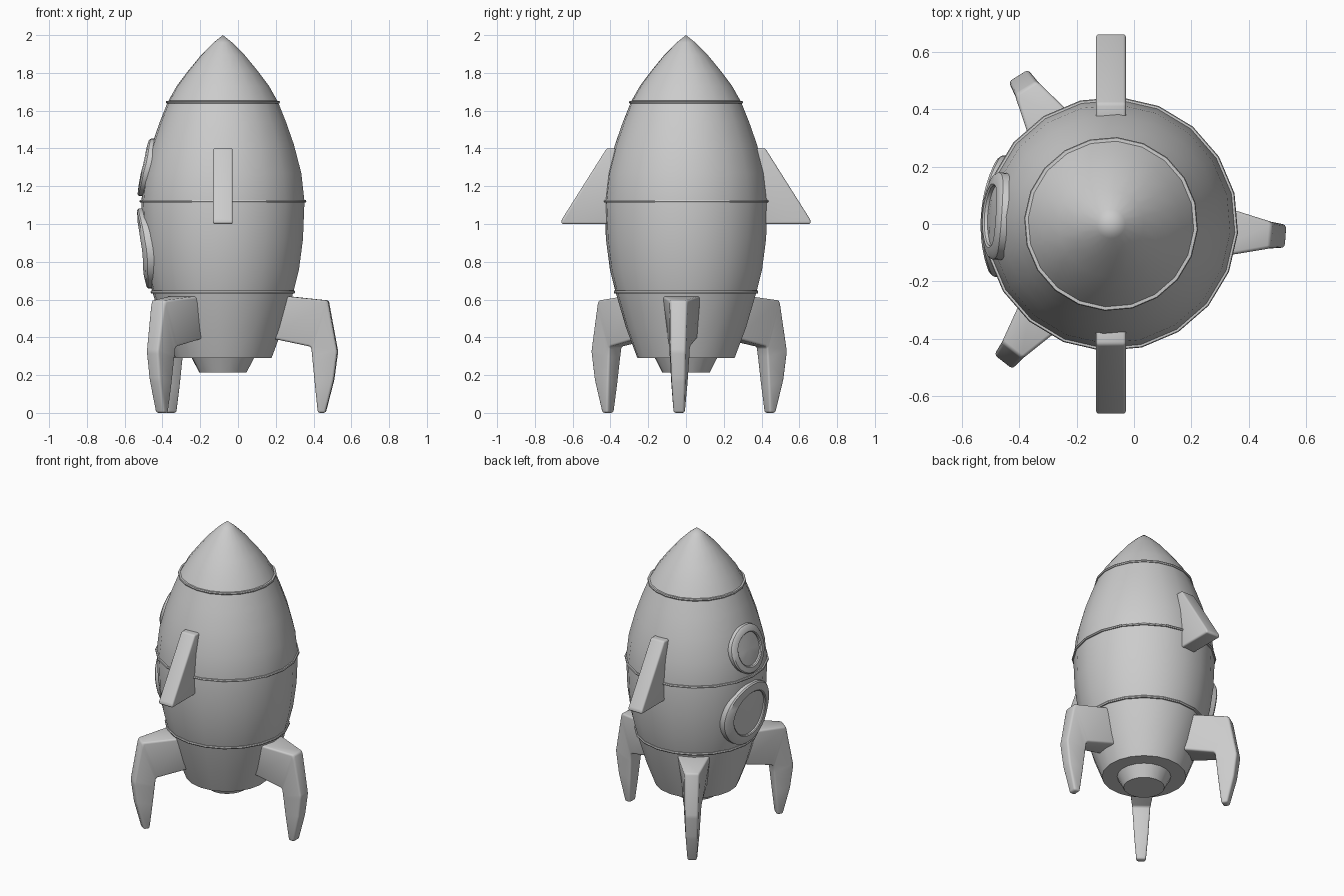
import bpy, bmesh
from math import sin, cos, pi, radians, sqrt
from mathutils import Matrix

if "Cube" in bpy.data.objects:
    bpy.data.objects.remove(bpy.data.objects["Cube"])

AXIS = Matrix.Translation((-0.08, 0, 0))
TURN = radians(-4)
SIDES = 20


def make(name, verts, faces, matrix, bevel=0, angle=35):
    mesh = bpy.data.meshes.new(name)
    mesh.from_pydata(verts, [], faces)
    bm = bmesh.new()
    bm.from_mesh(mesh)
    bmesh.ops.remove_doubles(bm, verts=bm.verts, dist=1e-5)
    bmesh.ops.transform(bm, matrix=matrix, verts=bm.verts)
    bmesh.ops.recalc_face_normals(bm, faces=bm.faces)
    if bevel:
        bmesh.ops.bevel(bm, geom=bm.edges[:], offset=bevel, segments=3,
                        profile=0.5, affect='EDGES', clamp_overlap=True)
    bm.to_mesh(mesh)
    bm.free()
    ob = bpy.data.objects.new(name, mesh)
    bpy.context.collection.objects.link(ob)
    bpy.ops.object.select_all(action='DESELECT')
    ob.select_set(True)
    bpy.context.view_layer.objects.active = ob
    bpy.ops.object.shade_smooth_by_angle(angle=radians(angle))
    return ob


def strip_faces(rows, n, closed=False):
    """Quads joining consecutive rings of n vertices."""
    last = rows if closed else rows - 1
    return [(i * n + j, i * n + (j + 1) % n,
             (i + 1) % rows * n + (j + 1) % n, (i + 1) % rows * n + j)
            for i in range(last) for j in range(n)]


def lathe(name, profile, closed=False):
    verts = [(r * cos(2 * pi * j / SIDES), r * sin(2 * pi * j / SIDES), z)
             for r, z in profile for j in range(SIDES)]
    return make(name, verts, strip_faces(len(profile), SIDES, closed),
                AXIS @ Matrix.Rotation(TURN, 4, 'Z'))


# Hull, nose cone and engine nozzle
HULL = [(0.258, 0.29), (0.318, 0.45), (0.374, 0.64), (0.404, 0.76), (0.425, 0.92),
        (0.433, 1.12), (0.416, 1.27), (0.377, 1.42), (0.335, 1.54), (0.293, 1.645)]
lathe("hull", [(0, 0.29)] + HULL)
lathe("nose_cone", [(0.293, 1.645), (0.245, 1.73), (0.185, 1.81),
                    (0.115, 1.895), (0.05, 1.96), (0, 2.0)])
lathe("nozzle", [(0, 0.31), (0.165, 0.29), (0.125, 0.213), (0, 0.213)])

# Raised bands around the hull
for label, r, z in (("lower", 0.374, 0.64), ("middle", 0.433, 1.12), ("upper", 0.293, 1.645)):
    lathe(label + "_band", [(r - 0.015, z - 0.008), (r + 0.007, z - 0.007), (r + 0.01, z),
                            (r + 0.007, z + 0.007), (r - 0.015, z + 0.008)], True)


def hull_radius(z):
    for (r0, z0), (r1, z1) in zip(HULL, HULL[1:]):
        if z0 <= z <= z1:
            return r0 + (r1 - r0) * (z - z0) / (z1 - z0)
    return 0.3


# Portholes that follow the curve of the hull
def porthole(name, zc, ro, ri):
    n = 32
    profile = [(ro, -0.05), (ro, 0.016), (ro - 0.008, 0.023), (ri + 0.006, 0.023),
               (ri, 0.017), (ri, 0.006), (ri * 0.6, 0.006), (0, 0.006)]
    verts = []
    for rad, h in profile:
        for j in range(n):
            y, z = rad * cos(2 * pi * j / n), zc + rad * sin(2 * pi * j / n)
            x = sqrt(hull_radius(z) ** 2 - (0.87 * y) ** 2) + h
            verts.append((-x, y, z))
    make(name, verts, strip_faces(len(profile), n),
         AXIS @ Matrix.Rotation(TURN, 4, 'Z'))


porthole("lower_porthole", 0.87, 0.212, 0.148)
porthole("upper_porthole", 1.30, 0.152, 0.105)

# Side wings: a triangular outline given thickness, mirrored in y
outline = [(0.36, 1.40), (0.42, 1.40), (0.66, 1.02), (0.66, 1.0), (0.36, 1.0)]
for label, s in (("left", -1), ("right", 1)):
    n = len(outline)
    verts = [(x, s * y, z) for x in (-0.052, 0.052) for y, z in outline]
    faces = strip_faces(2, n) + [tuple(range(n)), tuple(range(n, 2 * n))]
    make(label + "_wing", verts, faces, AXIS, 0.018)

# Landing legs: sections of (outer r, outer z, inner r, inner z, outer half width, inner half width)
SECTIONS = [(0.32, 0.625, 0.26, 0.40, 0.105, 0.08),
            (0.56, 0.60, 0.472, 0.355, 0.046, 0.058),
            (0.61, 0.33, 0.478, 0.29, 0.04, 0.052),
            (0.59, 0.18, 0.49, 0.16, 0.036, 0.044),
            (0.545, 0.005, 0.505, 0.005, 0.028, 0.03)]
for i, angle in enumerate((-4, 122, 232)):
    verts = []
    for r0, z0, r1, z1, w0, w1 in SECTIONS:
        verts += [(r0, -w0, z0), (r0, w0, z0), (r1, w1, z1), (r1, -w1, z1)]
    end = len(verts)
    faces = strip_faces(len(SECTIONS), 4) + [(0, 1, 2, 3), tuple(range(end - 4, end))]
    leg = make(f"landing_leg_{i + 1}", verts, faces,
               AXIS @ Matrix.Rotation(radians(angle), 4, 'Z') @ Matrix.Translation((0, 0, -0.005)),
               0.012)
